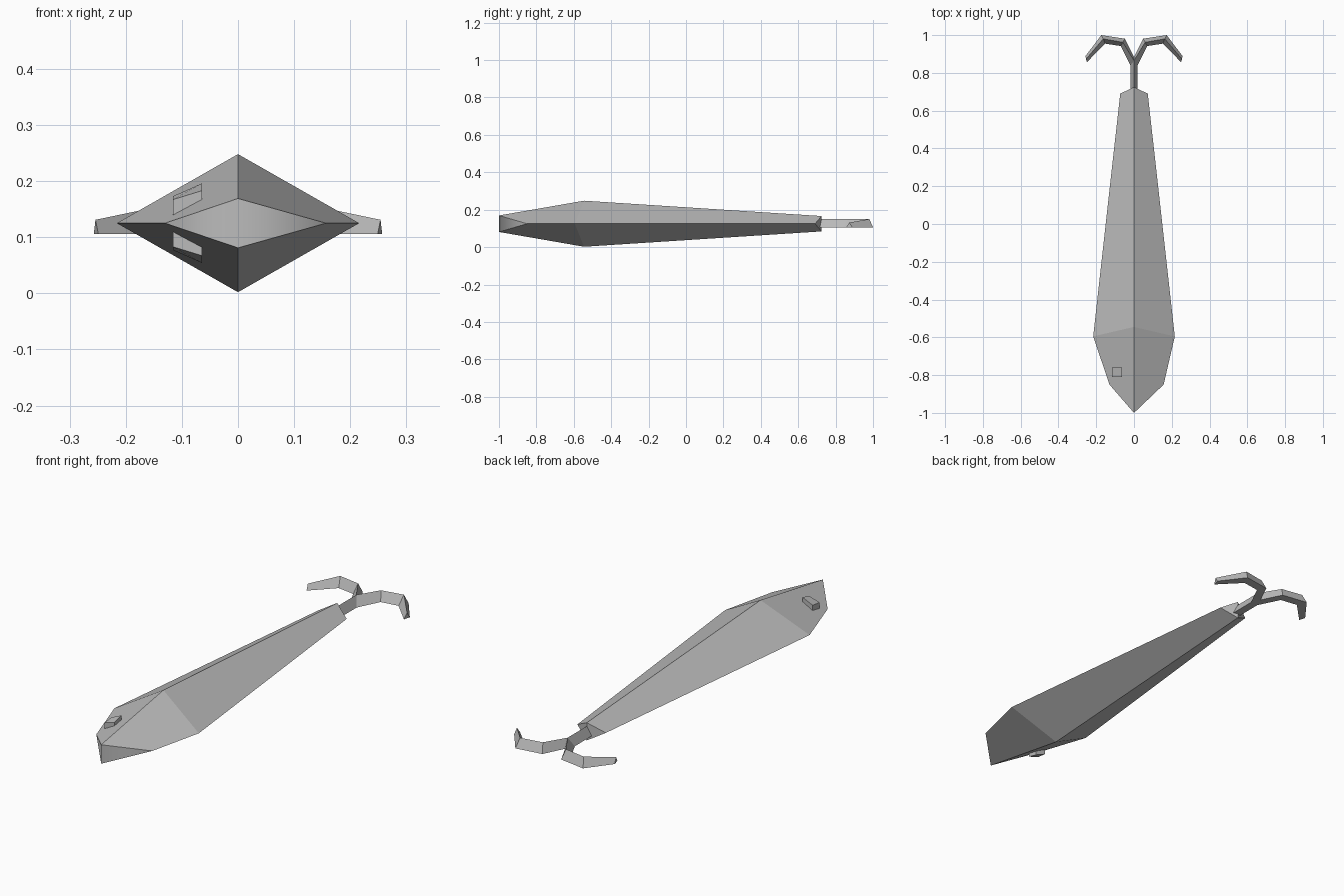
import bpy, bmesh

cube = bpy.data.objects.get("Cube")
if cube:
    bpy.data.objects.remove(cube)

GREY = (0.5, 0.5, 0.5, 1)
mat = bpy.data.materials.new("plain grey")
mat.use_nodes = True
mat.diffuse_color = GREY
mat.node_tree.nodes["Principled BSDF"].inputs["Base Color"].default_value = GREY

MID = 0.125  # height of the body's side seam


def finish(name, bm):
    bmesh.ops.recalc_face_normals(bm, faces=bm.faces)
    mesh = bpy.data.meshes.new(name)
    bm.to_mesh(mesh)
    bm.free()
    mesh.materials.append(mat)
    obj = bpy.data.objects.new(name, mesh)
    bpy.context.collection.objects.link(obj)
    return obj


def loft(bm, sections):
    """Join equal rings of points with quads; returns the rings of vertices."""
    rings = [[bm.verts.new(p) for p in s] for s in sections]
    for a, b in zip(rings, rings[1:]):
        n = len(a)
        for i in range(n):
            bm.faces.new((a[i], a[(i + 1) % n], b[(i + 1) % n], b[i]))
    return rings


# Body: diamond sections whose ridge and side corners sit at different depths
def diamond(y_ridge, y_side, left, right, h):
    return [(0, y_ridge, MID + h), (left, y_side, MID),
            (0, y_ridge, MID - h), (-right, y_side, MID)]


bm = bmesh.new()
rings = loft(bm, [diamond(-1, -0.85, 0.157, 0.13, 0.044),
                  diamond(-0.545, -0.595, 0.216, 0.216, 0.123),
                  diamond(0.725, 0.69, 0.073, 0.073, 0.041)])
# Folded end caps, with a soft crease on the front one
for r in (rings[0], rings[-1]):
    for side in (1, 3):
        cap = bm.faces.new((r[0], r[side], r[2]))
        cap.smooth = r is rings[0]
bm.normal_update()
for e in bm.edges:
    e.smooth = all(f.smooth for f in e.link_faces)
finish("body", bm)

# Peg: slanted block passing through one side of the front, both ends showing
bm = bmesh.new()
top = [(-0.116, -0.81, 0.167), (-0.064, -0.81, 0.183),
       (-0.064, -0.76, 0.196), (-0.116, -0.76, 0.173)]
rings = loft(bm, [top, [(x, y, 2 * MID - z) for x, y, z in top]])
for r in rings:
    bm.faces.new(r)
finish("side_peg", bm)

# Tail: triangular bars with a ridge on top
BASE, RIDGE, TIP = 0.106, 0.15, 0.131


def ridged_bar(name, stations):
    bm = bmesh.new()
    rings = loft(bm, [[(*outer, BASE), (*ridge, z), (*inner, BASE)]
                      for outer, ridge, inner, z in stations])
    for r in (rings[0], rings[-1]):
        bm.faces.new(r)
    finish(name, bm)


ridged_bar("tail_stalk", [((-0.019, y), (0, y + dy), (0.019, y), RIDGE)
                          for y, dy in ((0.68, 0), (0.845, 0.02))])

# Hooked prongs: outer edge, ridge and inner edge at each bend
prong = [((0, 0.884), (0, 0.865), (0.019, 0.84), RIDGE),
         ((0.048, 0.981), (0.059, 0.962), (0.07, 0.942), RIDGE),
         ((0.173, 1.0), (0.163, 0.98), (0.153, 0.955), RIDGE),
         ((0.257, 0.889), (0.254, 0.873), (0.249, 0.857), TIP)]
for side, s in (("left", 1), ("right", -1)):
    ridged_bar(side + "_tail_prong",
               [tuple((s * p[0], p[1]) for p in st[:3]) + (st[3],) for st in prong])
# Fill the wedge where the prongs meet the stalk
bm = bmesh.new()
low = [bm.verts.new((x, y, BASE)) for x, y in
       ((-0.019, 0.842), (0.019, 0.842), (0, 0.884))]
peak = bm.verts.new((0, 0.865, RIDGE))
bm.faces.new(low)
for i in range(3):
    bm.faces.new((low[i], low[(i + 1) % 3], peak))
finish("tail_joint", bm)
